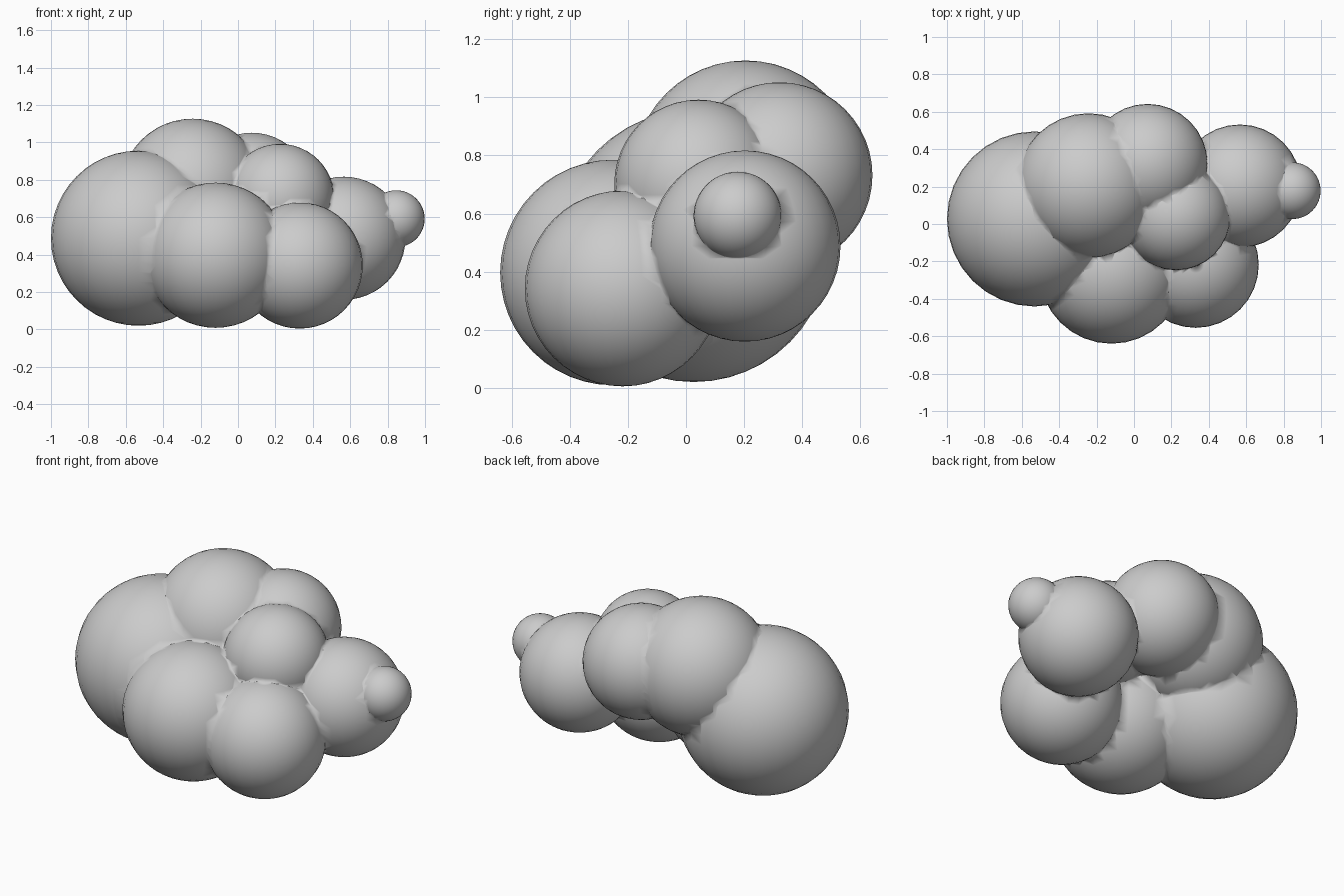
import bpy

if "Cube" in bpy.data.objects:
    bpy.data.objects.remove(bpy.data.objects["Cube"])

# Cloud puffs: (centre, radius)
puffs = [
    ((-0.532, 0.027, 0.488), 0.468),   # large left puff
    ((-0.12, -0.252, 0.397), 0.388),   # front middle puff
    ((0.33, -0.218, 0.342), 0.337),    # front right puff
    ((0.566, 0.203, 0.488), 0.329),    # right puff
    ((0.846, 0.178, 0.592), 0.152),    # small tip puff
    ((-0.243, 0.205, 0.74), 0.387),    # top puff
    ((0.073, 0.322, 0.732), 0.32),     # back puff
    ((0.225, 0.043, 0.702), 0.29),     # upper right puff
]


def add_puff(centre, radius):
    bpy.ops.mesh.primitive_uv_sphere_add(
        segments=32, ring_count=24, radius=radius, location=centre)
    return bpy.context.object


# Fuse all puffs into one skin
cloud = add_puff(*puffs[0])
cloud.name = "cloud"
for centre, radius in puffs[1:]:
    puff = add_puff(centre, radius)
    bpy.context.view_layer.objects.active = cloud
    mod = cloud.modifiers.new("fuse", "BOOLEAN")
    mod.operation = "UNION"
    mod.solver = "EXACT"
    mod.object = puff
    bpy.ops.object.modifier_apply(modifier=mod.name)
    bpy.data.objects.remove(puff, do_unlink=True)

# Soft shading across the seams
for poly in cloud.data.polygons:
    poly.use_smooth = True
